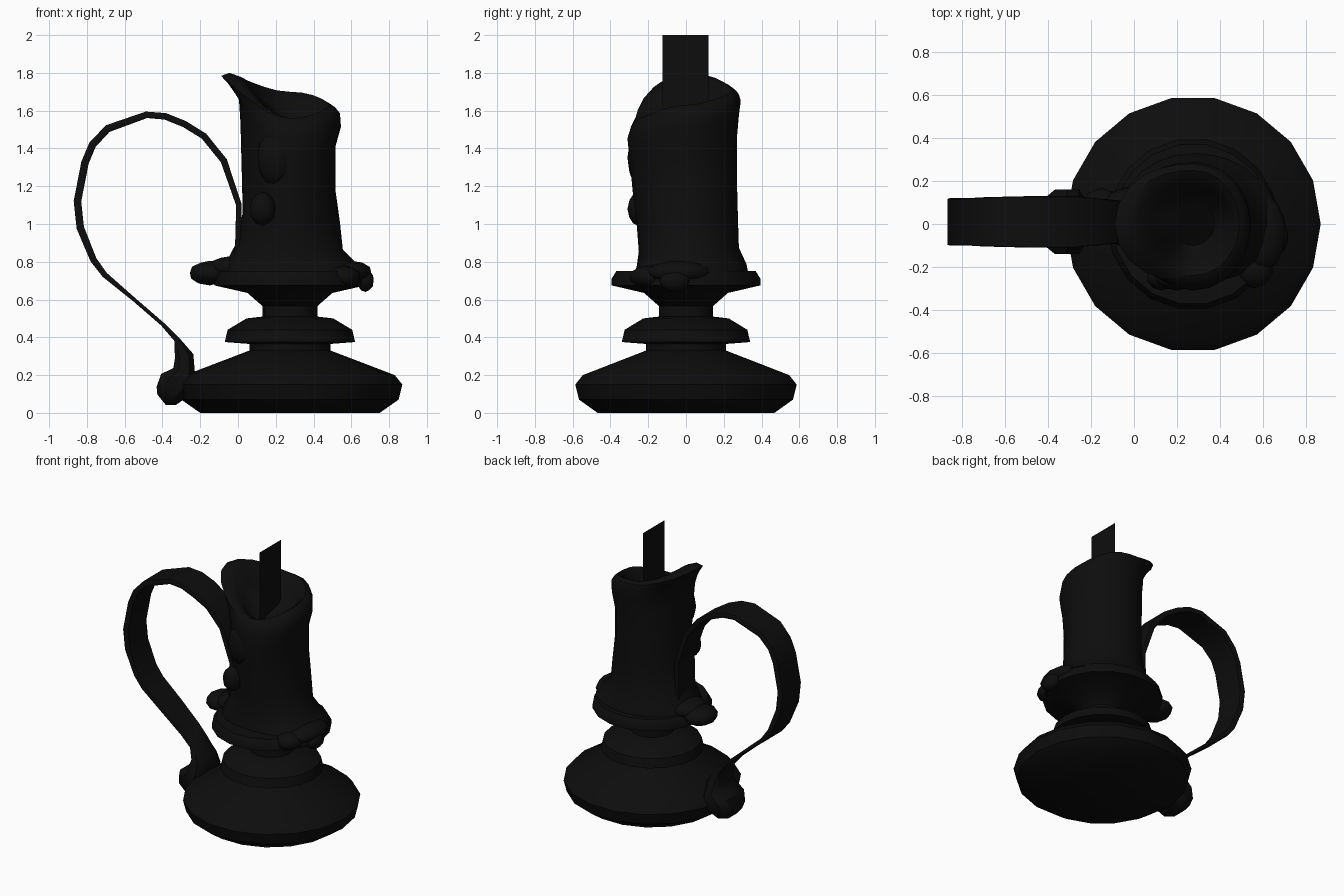
import bpy, bmesh, math
from mathutils import Vector

cube = bpy.data.objects.get("Cube")
if cube:
    bpy.data.objects.remove(cube, do_unlink=True)

CX = 0.275  # axis of the base and candle

black = bpy.data.materials.new("soot black")
black.use_nodes = True
COLOR = (0.004, 0.004, 0.004, 1)
black.diffuse_color = COLOR
black.node_tree.nodes["Principled BSDF"].inputs["Base Color"].default_value = COLOR


def finish(name, bm, angle=40):
    bmesh.ops.recalc_face_normals(bm, faces=bm.faces)
    mesh = bpy.data.meshes.new(name)
    bm.to_mesh(mesh)
    bm.free()
    obj = bpy.data.objects.new(name, mesh)
    bpy.context.collection.objects.link(obj)
    mesh.materials.append(black)
    bpy.ops.object.select_all(action='DESELECT')
    obj.select_set(True)
    bpy.context.view_layer.objects.active = obj
    bpy.ops.object.shade_smooth_by_angle(angle=math.radians(angle))
    return obj


def loft(name, rings):
    """Skin a list of closed point rings and cap both ends."""
    bm = bmesh.new()
    loops = [[bm.verts.new(p) for p in ring] for ring in rings]
    n = len(loops[0])
    for a, b in zip(loops, loops[1:]):
        for i in range(n):
            j = (i + 1) % n
            bm.faces.new((a[i], a[j], b[j], b[i]))
    bm.faces.new(loops[0])
    bm.faces.new(loops[-1])
    return finish(name, bm)


def blob(name, center, size):
    bm = bmesh.new()
    bmesh.ops.create_icosphere(bm, subdivisions=2, radius=1)
    for v in bm.verts:
        v.co = Vector(center) + Vector(v.co[i] * size[i] for i in range(3))
    return finish(name, bm)


def by_direction(a, right, back, left, front):
    """Blend four values around the axis."""
    c, s = math.cos(a), math.sin(a)
    return c * c * (right if c > 0 else left) + s * s * (back if s > 0 else front)


# Turned holder: foot, knop, neck and drip plate
profile = [(.475, 0), (.575, .07), (.595, .15), (.555, .2), (.215, .33),
           (.215, .365), (.345, .375), (.33, .44), (.23, .5), (.145, .51),
           (.145, .565), (.225, .635), (.4, .675), (.4, .71), (.375, .75), (.2, .75)]
SIDES = 18
loft("holder", [[(CX + r * math.cos(math.tau * i / SIDES),
                  r * math.sin(math.tau * i / SIDES), z)
                 for i in range(SIDES)] for r, z in profile])

# Melted candle: share of rim height, then radius to right, back, left, front
candle = [(0, .40, .33, .36, .27), (.05, .36, .32, .34, .26),
          (.14, .28, .28, .29, .25), (.3, .265, .275, .25, .26),
          (.5, .24, .27, .255, .28), (.75, .24, .27, .262, .30),
          (.87, .27, .28, .27, .31), (.95, .265, .29, .33, .29),
          (.985, .24, .28, .365, .27), (1, .215, .25, .32, .24),
          (.98, .19, .21, .26, .2), (.9, .17, .17, .2, .16), (.83, .1, .1, .1, .1)]
N = 24
rings = []
for share, *radii in candle:
    ring = []
    for i in range(N):
        a = math.tau * i / N
        r = by_direction(a, *radii)
        rim = by_direction(a, 1.63, 1.70, 1.80, 1.56)
        ring.append((CX + r * math.cos(a), r * math.sin(a), .74 + share * (rim - .74)))
    rings.append(ring)
loft("candle", rings)

# Wax drips and pooled wax
blob("left_wax_pool", (-.15, .04, .74), (.11, .13, .065))
blob("wax_pool_root", (-.04, .03, .77), (.12, .14, .06))
blob("right_wax_pool", (.6, -.04, .745), (.11, .18, .06))
blob("right_wax_drip", (.675, -.06, .7), (.045, .08, .06))
blob("front_wax_drip", (.56, -.2, .72), (.09, .1, .06))
blob("upper_wax_drip", (.13, -.25, 1.08), (.07, .06, .09))
blob("front_wax_run", (.2, -.25, 1.35), (.1, .06, .15))

# Flat wick
bm = bmesh.new()
bm.faces.new([bm.verts.new((.265, y, z)) for y, z in
              ((-.125, 1.45), (.12, 1.45), (.12, 2), (-.125, 2))])
finish("wick", bm)

# Strap handle ending in a lump: x, z, thickness, half width
strap = [(-.01, .78, .03, .09), (.0, .9, .03, .1), (.005, 1.1, .03, .1),
         (-.075, 1.335, .035, .1), (-.18, 1.465, .035, .11), (-.285, 1.53, .035, .12),
         (-.385, 1.57, .035, .12), (-.485, 1.578, .035, .12), (-.69, 1.505, .04, .115),
         (-.77, 1.42, .04, .11), (-.81, 1.325, .04, .11), (-.85, 1.12, .04, .11),
         (-.835, .98, .04, .11), (-.765, .81, .035, .11), (-.705, .73, .03, .11),
         (-.55, .6, .02, .11), (-.4, .47, .02, .1), (-.325, .39, .03, .09),
         (-.285, .3, .1, .11), (-.285, .22, .12, .15), (-.33, .15, .19, .15),
         (-.38, .09, .14, .12), (-.405, .07, .07, .07)]
rings = []
for k, (x, z, t, w) in enumerate(strap):
    before, after = strap[max(k - 1, 0)], strap[min(k + 1, len(strap) - 1)]
    along = Vector((after[0] - before[0], 0, after[1] - before[1])).normalized()
    out = Vector((along.z, 0, -along.x)) * t / 2
    side = Vector((0, w, 0))
    mid = Vector((x, .01, z))
    bevel = .7 if t > .05 else .97
    rings.append([mid + out * u + side * v for u, v in
                  ((1, bevel), (.5, 1), (-.5, 1), (-1, bevel),
                   (-1, -bevel), (-.5, -1), (.5, -1), (1, -bevel))])
loft("handle", rings)
